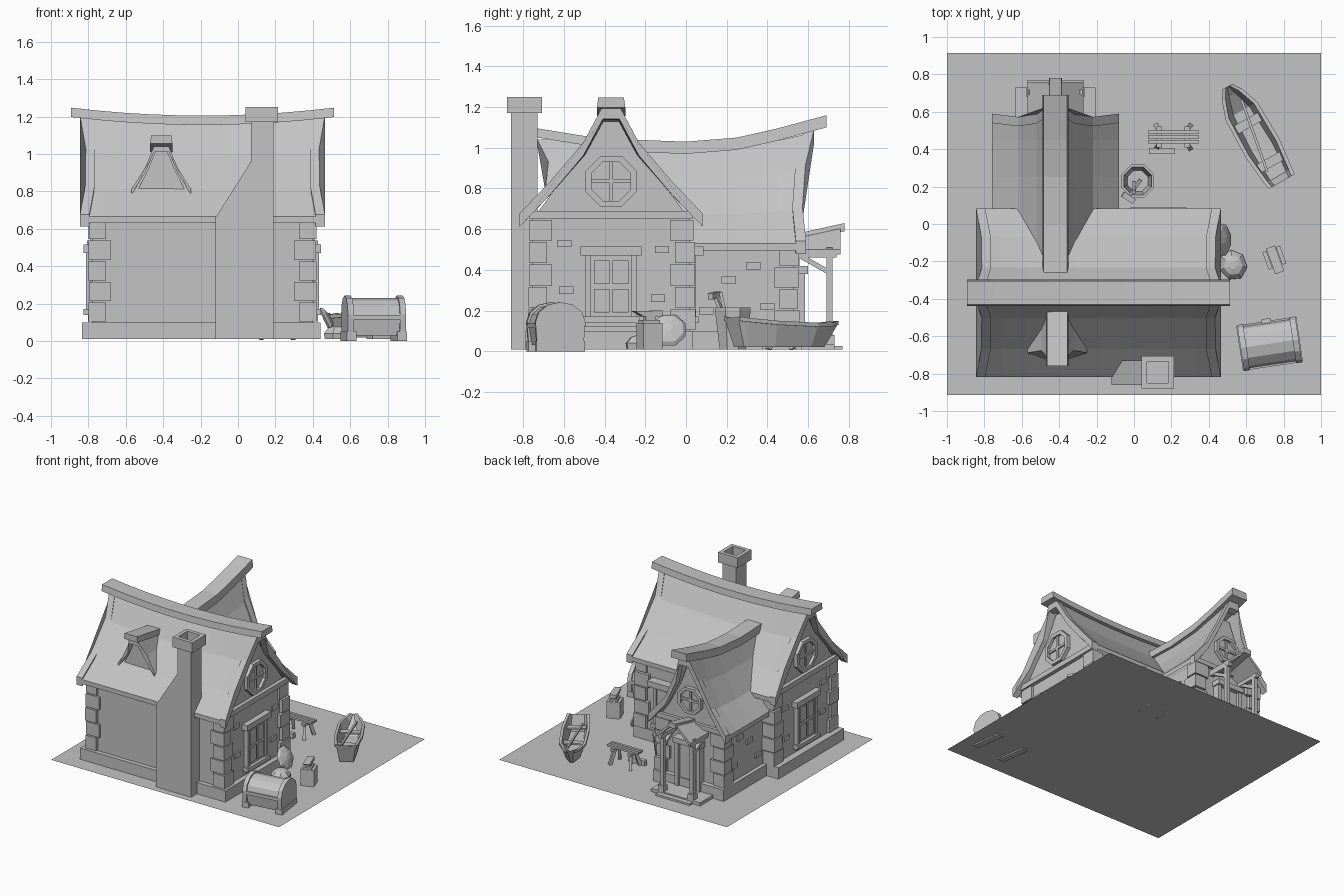
import bpy, bmesh, math, random
from mathutils import Matrix, Vector

random.seed(4)
if "Cube" in bpy.data.objects:
    bpy.data.objects.remove(bpy.data.objects["Cube"])

GREY = (0.55, 0.55, 0.55, 1)
mat = bpy.data.materials.new("plain grey")
mat.use_nodes = True
mat.diffuse_color = GREY
mat.node_tree.nodes["Principled BSDF"].inputs["Base Color"].default_value = GREY


def make(name, verts, faces):
    bm = bmesh.new()
    vs = [bm.verts.new(v) for v in verts]
    for f in faces:
        bm.faces.new([vs[i] for i in f])
    bmesh.ops.recalc_face_normals(bm, faces=bm.faces)
    mesh = bpy.data.meshes.new(name)
    bm.to_mesh(mesh)
    bm.free()
    mesh.materials.append(mat)
    ob = bpy.data.objects.new(name, mesh)
    bpy.context.collection.objects.link(ob)
    return ob


def loft(name, rings):
    n, m = len(rings[0]), len(rings)
    faces = [(r * n + i, r * n + (i + 1) % n, (r + 1) * n + (i + 1) % n, (r + 1) * n + i)
             for r in range(m - 1) for i in range(n)]
    faces += [tuple(range(n)), tuple(range((m - 1) * n, m * n))]
    return make(name, [p for r in rings for p in r], faces)


# Frames map (across, height, depth) to world space
def face_x(x, y, s=1):
    return lambda a, b, d: (x + s * d, y + a, b)


def face_y(x, y, s=1):
    return lambda a, b, d: (x + a, y + s * d, b)


def turned(x, y, deg):
    m = Matrix.Translation((x, y, 0)) @ Matrix.Rotation(math.radians(deg), 4, 'Z')
    return lambda a, b, d: tuple(m @ Vector((d, a, b)))


def prism(name, f, pts, d0, d1):
    return loft(name, [[f(a, b, d) for a, b in pts] for d in (d0, d1)])


def box(name, f, a0, a1, b0, b1, d0, d1):
    return prism(name, f, [(a0, b0), (a1, b0), (a1, b1), (a0, b1)], d0, d1)


def bar(name, p, q, w):
    p, q = Vector(p), Vector(q)
    rot = (q - p).to_track_quat('Z', 'Y')
    sq = [Vector((i * w, j * w, 0)) for i, j in ((-1, -1), (1, -1), (1, 1), (-1, 1))]
    return loft(name, [[e + rot @ v for v in sq] for e in (p, q)])


def lathe(name, prof, sides, loc, tilt=(0, 0, 0)):
    ring = [2 * math.pi * (i + .5) / sides for i in range(sides)]
    ob = loft(name, [[(r * math.cos(t), r * math.sin(t), z) for t in ring] for r, z in prof])
    ob.location, ob.rotation_euler = loc, [math.radians(t) for t in tilt]
    return ob


# Sagging, flared roof shell; stations are (depth, end sign, ridge lift)
def roof(name, f, prof, stations, thick, tip=0, flare=.14, raised=0):
    half = [(u, z + raised) for u, z in prof]
    full = [(-u, z) for u, z in reversed(half)] + half
    low, high = half[-1][1], half[0][1]
    rings = []
    for s, e, lift in stations:
        top = []
        for u, z in full:
            k = (z - low) / (high - low)
            top.append((u, z + lift * k, s + e * (tip * k - flare * k * (1 - k))))
        under = [(u, z - thick, d) for u, z, d in reversed(top)]
        rings.append([f(*p) for p in top + under])
    return loft(name, rings)


def ridge(name, f, stations, w=.07, h=.05):
    return loft(name, [[f(-w, z - h, s), f(w, z - h, s), f(w * .9, z, s), f(-w * .9, z, s)]
                       for s, z in stations])


def walls(name, f, half, eave, prof, d0, d1):
    right = [(half, .01), (half, eave)] + [(u * .95, z - .025) for u, z in reversed(prof[:-1])]
    prism(name, f, right + [(-a, b) for a, b in reversed(right)], d0, d1)


def quoins(name, x, y, sx, sy, top):
    count = 5 if top > .6 else 4
    step = (top - .1) / count
    for i in range(count):
        lx, ly = (.10, .07) if i % 2 else (.075, .095)
        out = .02 + random.uniform(-.004, .01)
        f = face_x(x, y)
        box(name, f, sy * out, -sy * ly, .1 + i * step + .004, .1 + (i + 1) * step - .004,
            sx * out, -sx * lx)


def round_window(name, f, z, r):
    angles = [math.pi * (i + .5) / 4 for i in range(8)]
    rings = [[f(k * math.cos(t), z + k * math.sin(t), d) for t in angles]
             for k, d in ((r, 0), (r, .03), (r * .77, .03), (r * .77, .008))]
    loft(name + "_frame", rings)
    for i, (a, b) in enumerate(((r * .8, .009), (.009, r * .8))):
        box(name + "_bar", f, -a, a, z - b, z + b, .005, .02)


def window(name, f, out):
    box(name + "_frame", f, -.125, .125, .12, .47, 0, .02)
    box(name + "_lintel", f, -.15, .15, .47, .515, 0, out)
    box(name + "_sill", f, -.14, .14, .14, .17, 0, .045)
    for s in (-1, 1):
        box(name + "_jamb", f, s * .125, s * .1, .17, .47, 0, .032)
        for z in (.19, .33):
            box(name + "_pane", f, s * .008, s * .085, z, z + .115, .02, .028)


def bricks(name, f, spots):
    for a, z in spots:
        box(name, f, a - .035, a + .035, z - .018, z + .018, 0, .012)


make("ground", [(-1, -.915, .01), (1, -.915, .01), (1, .915, .01), (-1, .915, .01)], [(0, 1, 2, 3)])

# Main house
main = face_x(-.19, -.368)
prof = [(.04, 1.155), (.135, .99), (.3, .81), (.45, .665)]
walls("house_walls", main, .385, .65, prof, -.59, .59)
box("house_plinth", main, -.42, .4, .01, .1, -.645, .63)
spans = [i * .13 for i in range(-5, 6)]
roof("house_roof", main, prof, [(s, (abs(s) > .6) * math.copysign(1, s), .09 * s * s) for s in spans], .035)
ridge("house_ridge", main, [(s * 1.08, 1.205 + .1 * s * s) for s in spans])
for s in (-1, 1):
    roof("gable_board", main, prof, [(s * .605, s, .035), (s * .655, s, .04)], .065, raised=.012)
    gable = face_x(-.19 + s * .59, -.368, s)
    box("gable_beam", gable, -.4, .4, .65, .69, 0, .03)
    round_window("gable_window", gable, .835, .135)
    window("side_window", gable, .045)
    bricks("wall_brick", gable, ((-.23, .53), (.23, .26), (-.22, .3), (.25, .5)))
    for t in (-1, 1):
        quoins("house_quoin", -.19 + s * .59, -.368 + t * .385, s, t, .65)
window("back_window", face_y(.13, .017), .07)

# Rear wing
wing = face_y(-.42, 0)
wprof = [(.04, 1.0), (.1, .85), (.2, .675), (.34, .53)]
walls("wing_walls", wing, .28, .52, wprof, -.1, .53)
box("wing_plinth", wing, -.31, .31, .01, .1, -.05, .57)
roof("wing_roof", wing, wprof, [(-.3, 0, .0), (0, 0, -.01), (.25, 0, 0), (.45, 0, .035), (.58, 1, .075)], .035, .04)
roof("wing_gable_board", wing, wprof, [(.54, 1, .068), (.59, 1, .08)], .065, .04, raised=.012)
ridge("wing_ridge", wing, [(-.27, 1.04), (0, 1.03), (.25, 1.05), (.45, 1.095), (.69, 1.16)], h=.06)
wing_end = face_y(-.42, .53)
box("wing_gable_beam", wing_end, -.29, .29, .52, .555, 0, .025)
round_window("wing_gable_window", wing_end, .72, .11)
for s in (-1, 1):
    quoins("wing_quoin", -.42 + s * .28, .53, s, 1, .52)
    bricks("wing_brick", face_x(-.42 + s * .28, 0, s), ((.21, .35), (.33, .42), (.1, .2), (.4, .22)))

# Porch with door
box("porch_floor", wing, -.215, .215, .01, .035, .53, .73)
box("porch_step", wing, -.15, .15, .01, .025, .73, .77)
box("door", wing, -.08, .08, .035, .38, .53, .56)
box("door_lintel", wing, -.12, .12, .38, .42, .53, .6)
roof("porch_roof", wing, [(.02, .565), (.15, .50)], [(.53, 0, 0), (.76, 0, .05)], .025, flare=0)
ridge("porch_ridge", wing, [(.53, .575), (.78, .63)], .035, .04)
for s in (-1, 1):
    box("door_jamb", wing, s * .08, s * .11, .035, .4, .53, .585)
    box("porch_post", wing, s * .115, s * .145, .035, .51, .69, .72)
    box("post_foot", wing, s * .105, s * .155, .035, .08, .68, .73)
    bar("porch_brace", wing(s * .13, .39, .7), wing(s * .13, .475, .55), .012)
    box("porch_rail", wing, s * .115, s * .145, .46, .49, .53, .74)

# Dormer
dormer = face_y(-.41, 0, -1)
dprof = [(.04, 1.04), (.085, .93), (.16, .81)]
roof("dormer_roof", dormer, dprof, [(.45, 0, 0), (.69, 1, 0)], .03, .04)
prism("dormer_wall", dormer, [(-.13, .8), (.13, .8), (.07, .92), (.03, 1.02), (-.03, 1.02), (-.07, .92)], .45, .665)
ridge("dormer_ridge", dormer, [(.45, 1.05), (.76, 1.1)], .06, .045)

# Chimney
prism("chimney", face_y(0, 0), [(-.12, .01), (.19, .01), (.19, 1.18), (.07, 1.18), (.07, .96), (-.12, .66)], -.86, -.73)
lathe("chimney_cap", [(.122, 1.17), (.122, 1.25), (.08, 1.25), (.08, 1.185)], 4, (.127, -.793, 0))

# Chest
chest = turned(.725, -.64, 8.5)
arc = [(.115 * math.cos(t * math.pi / 6), .13 + .1 * math.sin(t * math.pi / 6)) for t in range(7)]
prism("chest_body", chest, [(-.1, .03), (.1, .03)] + arc, -.145, .145)
for s in (-1, 1):
    prism("chest_band", chest, [(-.115, .03), (.115, .03)] + [(a * 1.08, b + .012) for a, b in arc], s * .125, s * .157)
    box("chest_foot", chest, -.12, .12, 0, .05, s * .11, s * .162)
    box("chest_rim", chest, s * .1, s * .122, .115, .14, -.15, .15)
box("chest_latch", chest, .11, .135, .1, .16, -.025, .025)

# Anvil on a block
anvil = turned(.75, -.18, 20)
box("anvil_block", anvil, -.05, .05, .01, .14, -.05, .05)
box("anvil_foot", anvil, -.045, .045, .14, .155, -.03, .03)
box("anvil_waist", anvil, -.025, .025, .155, .175, -.02, .02)
prism("anvil_top", anvil, [(-.085, .198), (-.04, .172), (.06, .172), (.06, .2)], -.025, .025)

# Leaning shield and folded sack
lathe("shield", [(.07, 0), (.09, .01), (.075, .025), (.02, .04)], 8, (.465, -.085, .1), (0, 64, 0))
sack = lathe("sack", [(.07, .01), (.075, .04), (.05, .07), (.02, .08)], 7, (.53, -.22, 0), (0, 0, 20))
sack.scale.y = 1.1

# Bucket with tools
lathe("bucket", [(.07, .01), (.095, .2), (.095, .215), (.08, .215), (.06, .05)], 8, (.02, .23, 0))
bar("tool_handle", (.03, .23, .06), (-.03, .14, .28), .009)
bar("tool_head", (-.06, .16, .28), (0, .12, .27), .015)
bar("tool_stick", (.0, .22, .06), (.0, .17, .29), .008)

# Work bench
for y in (.44, .465, .49):
    box("bench_plank", face_x(.21, y), -.01, .01, .135, .15, -.135, .135)
for s in (-1, 1):
    box("bench_crosspiece", face_x(.21 + s * .075, .465), -.055, .055, .115, .135, -.015, .015)
    for t in (-1, 1):
        bar("bench_leg", (.21 + s * .07, .465 + t * .03, .125), (.21 + s * .09, .465 + t * .06, .01), .012)
box("bench_block", face_x(.15, .39), -.015, .015, .01, .05, -.07, .07)

# Rowing boat; stations are (depth, rim half width, floor half width, rim height, inside depth, rake)
boat = turned(.5, .735, -60.4)
rings = []
for d, w, k, z, deep, rake in ((0, .03, .01, .15, .005, .07), (.05, .062, .025, .142, .04, .05), (.15, .098, .055, .14, .1, .02),
                               (.38, .103, .065, .15, .11, 0), (.55, .085, .055, .165, .12, -.03), (.585, .08, .05, .17, .005, -.04)):
    side = [(w, z, d), (w, z - .02, d), (w - .012, z - .02, d), (k, .02, d + rake)]
    inner = [(k - .006, z - deep, d), (w - .02, z, d)]
    right = [inner[1]] + side
    outer = right + [(-a, b, e) for a, b, e in reversed(right)]
    rings.append([boat(*p) for p in outer + [boat and (-inner[0][0], inner[0][1], d), inner[0]]])
loft("boat_hull", rings)
box("boat_seat", boat, -.08, .08, .1, .112, .2, .25)
box("boat_rear_seat", boat, -.075, .075, .11, .122, .44, .49)
bar("boat_oar", boat(.03, .125, .1), boat(-.04, .13, .5), .007)
